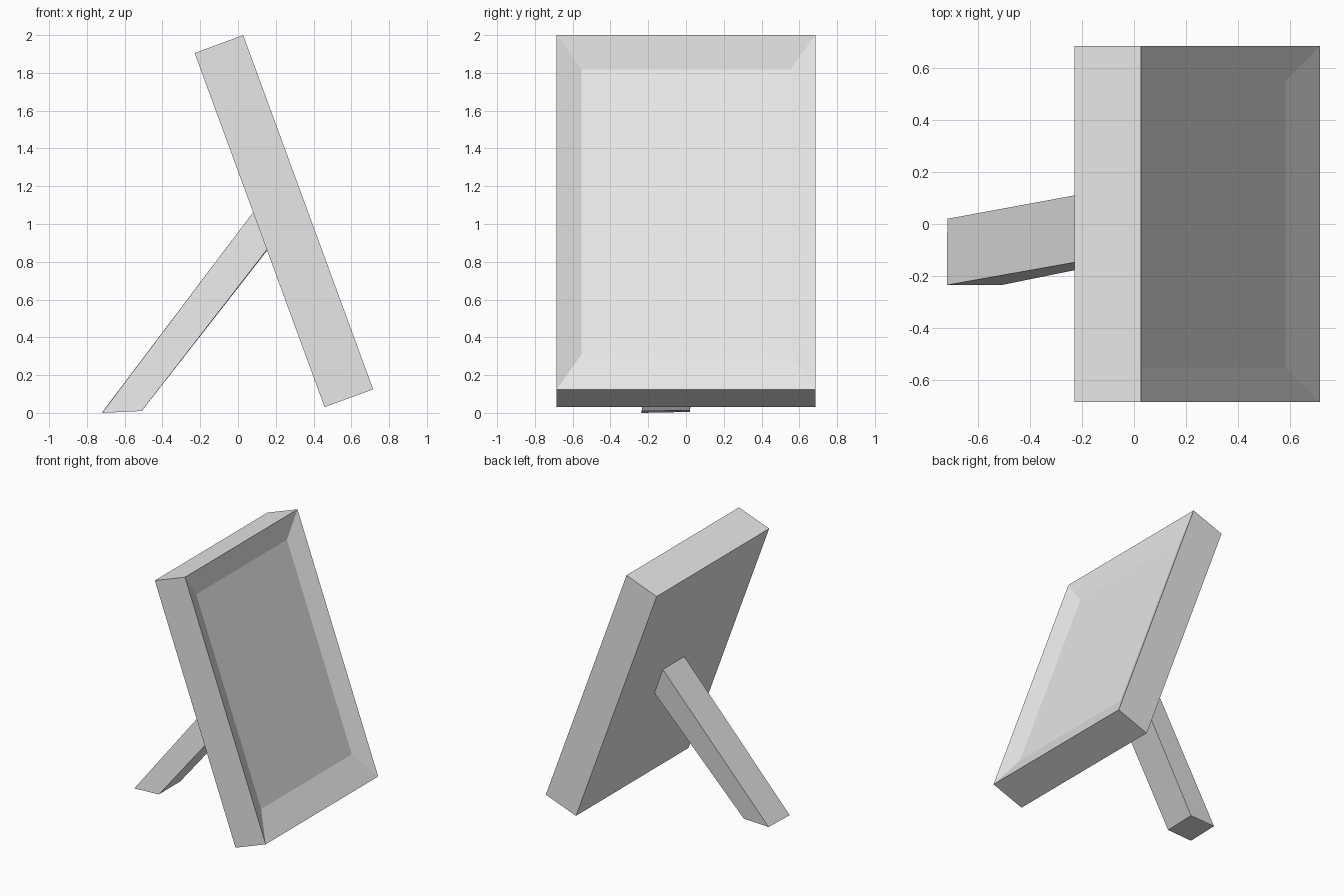
import bpy, bmesh
from math import radians
from mathutils import Matrix, Vector

cube = bpy.data.objects.get("Cube")
if cube:
    bpy.data.objects.remove(cube, do_unlink=True)

grey = bpy.data.materials.new("light grey")
grey.use_nodes = True
colour = (0.8, 0.8, 0.8, 1)
grey.diffuse_color = colour
grey.node_tree.nodes["Principled BSDF"].inputs["Base Color"].default_value = colour


def add_object(name, bm):
    bmesh.ops.recalc_face_normals(bm, faces=bm.faces)
    mesh = bpy.data.meshes.new(name)
    bm.to_mesh(mesh)
    bm.free()
    mesh.materials.append(grey)
    obj = bpy.data.objects.new(name, mesh)
    bpy.context.collection.objects.link(obj)
    return obj


# Leaning picture frame: a slab whose +x face slopes in to a sunken panel
DEPTH, WIDTH, HEIGHT = 0.274, 1.37, 1.997
SIDE, TOP, BOTTOM, SUNK = 0.133, 0.172, 0.22, 0.06
bm = bmesh.new()
bmesh.ops.create_cube(bm, size=1, matrix=Matrix.Diagonal((DEPTH, WIDTH, HEIGHT, 1)))
front = max(bm.faces, key=lambda f: f.calc_center_median().x)
panel = bmesh.ops.extrude_discrete_faces(bm, faces=[front])["faces"][0]
for v in panel.verts:
    v.co.x -= SUNK
    v.co.y -= SIDE if v.co.y > 0 else -SIDE
    v.co.z -= TOP if v.co.z > 0 else -BOTTOM
frame = add_object("picture_frame", bm)
frame.matrix_world = Matrix.Translation((0.243, 0, 1.015)) @ Matrix.Rotation(radians(-20.15), 4, "Y")

# Prop leg: a four-sided bar from the ground to the back of the frame
foot = [(-0.718, 0.02, 0.005), (-0.72, -0.235, 0), (-0.51, -0.235, 0.01), (-0.507, 0.02, 0.013)]
head = [(0.08, 0.167, 1.062), (0.08, -0.093, 1.062), (0.153, -0.1, 0.864), (0.156, 0.164, 0.862)]
bm = bmesh.new()
low = [bm.verts.new(p) for p in foot]
high = [bm.verts.new(Vector(p)) for p in head]
bm.faces.new(low)
bm.faces.new(high)
for i in range(4):
    j = (i + 1) % 4
    bm.faces.new((low[i], low[j], high[j], high[i]))
add_object("prop_leg", bm)
